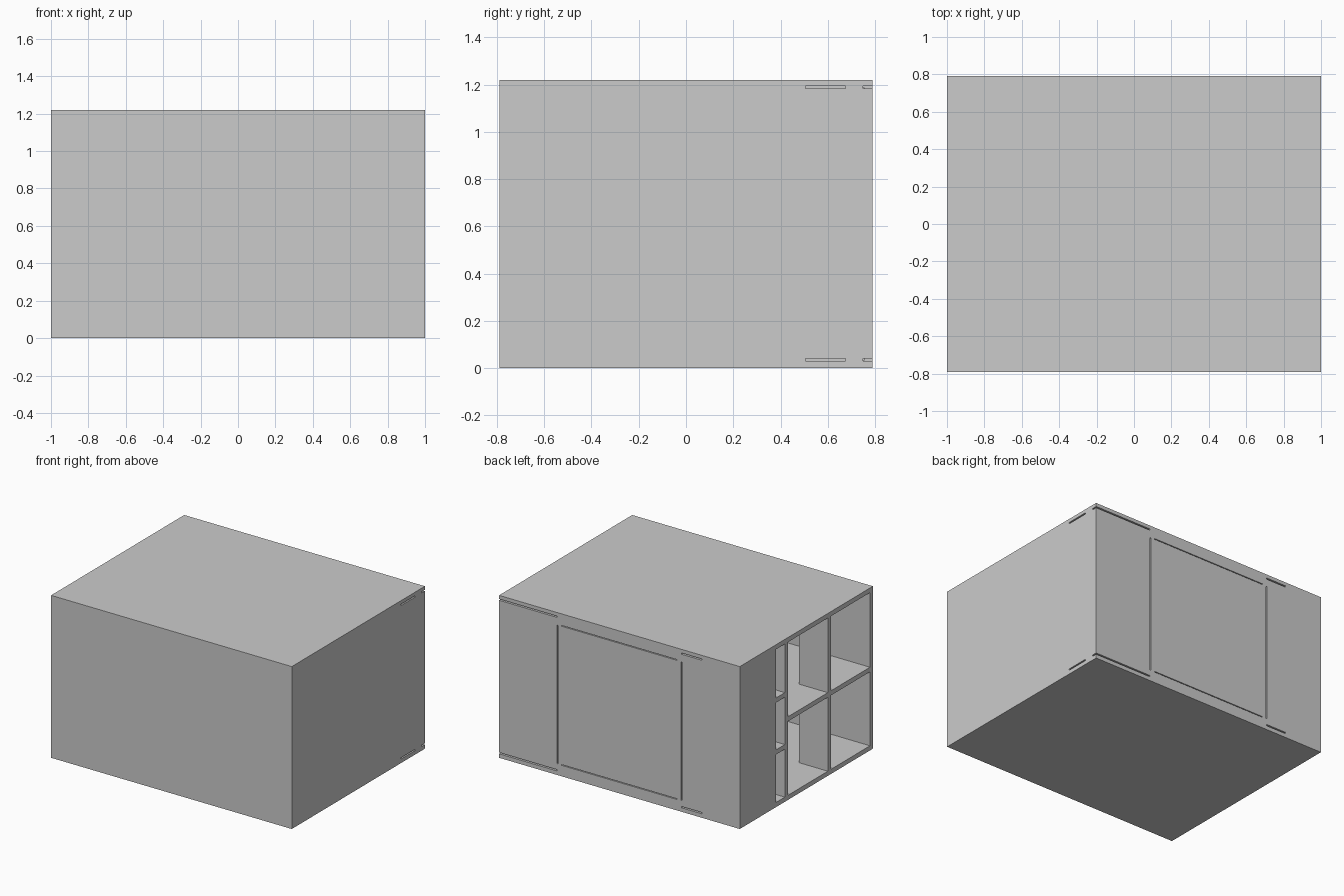
import bpy

if "Cube" in bpy.data.objects:
    bpy.data.objects.remove(bpy.data.objects["Cube"], do_unlink=True)

W, D, H, T = 1.0, 0.79, 1.22, 0.035   # half width, half depth, height, board thickness

grey = bpy.data.materials.new("plain grey")
grey.use_nodes = True
grey.diffuse_color = (0.6, 0.6, 0.6, 1)
grey.node_tree.nodes["Principled BSDF"].inputs["Base Color"].default_value = (0.6, 0.6, 0.6, 1)


def box(name, x, y, z):
    """Axis-aligned board from (min, max) ranges."""
    bpy.ops.mesh.primitive_cube_add(size=1)
    ob = bpy.context.object
    ob.name = name
    for v in ob.data.vertices:
        for i, (lo, hi) in enumerate((x, y, z)):
            v.co[i] = hi if v.co[i] > 0 else lo
    ob.data.materials.append(grey)
    return ob


def cut(target, x, y, z):
    """Remove a box-shaped volume from the target."""
    cutter = box("cutter", x, y, z)
    mod = target.modifiers.new("cut", 'BOOLEAN')
    mod.operation, mod.solver, mod.object = 'DIFFERENCE', 'EXACT', cutter
    bpy.context.view_layer.objects.active = target
    bpy.ops.object.modifier_apply(modifier=mod.name)
    bpy.data.objects.remove(cutter, do_unlink=True)


# Cabinet shell: hollow, with an opening on the -x side beside the closed panel
cabinet = box("cabinet_shell", (-W, W), (-D, D), (0, H))
cut(cabinet, (-W + T, W - T), (-D + T, D - T), (T, H - T))
cut(cabinet, (-W - 0.1, -W + 0.1), (-D + T, 0.36), (T, H - T))

# Narrow track slots near the top and bottom edges
for z in (0.035, 1.188):
    slot = (z - 0.005, z + 0.005)
    cut(cabinet, (0.52, W + 0.1), (0.75, D + 0.1), slot)
    cut(cabinet, (-0.685, -0.515), (D - 0.03, D + 0.1), slot)
    cut(cabinet, (W - 0.03, W + 0.1), (0.505, 0.675), slot)

# Outline slots of the back panel
for z in (0.085, 1.13):
    cut(cabinet, (-0.48, 0.48), (D - 0.03, D + 0.1), (z - 0.003, z + 0.003))
for x in (-0.515, 0.515):
    cut(cabinet, (x - 0.005, x + 0.005), (D - 0.03, D + 0.1), (0.085, 1.125))

# Upright boards and shelves behind the side opening
inner = W - T
box("long_divider", (-W, inner), (0.22, 0.255), (T, H - T))
box("main_shelf", (-W, inner), (-D + T, 0.22), (0.59, 0.625))
for name, z in (("lower", (T, 0.59)), ("upper", (0.625, H - T))):
    box(name + "_short_divider", (-W, -0.76), (-0.29, -0.255), z)

# Small shelves in the rear column, notched behind the closed panel
for name, z in (("lower", 0.395), ("upper", 0.785)):
    shelf = box(name + "_small_shelf", (-W, -0.5), (0.255, D - T), (z, z + T))
    cut(shelf, (-W - 0.1, -W + T), (0.36, D), (z - 0.1, z + 0.2))
box("small_shelf_back", (-0.5, -0.5 + T), (0.255, D - T), (T, H - T))
